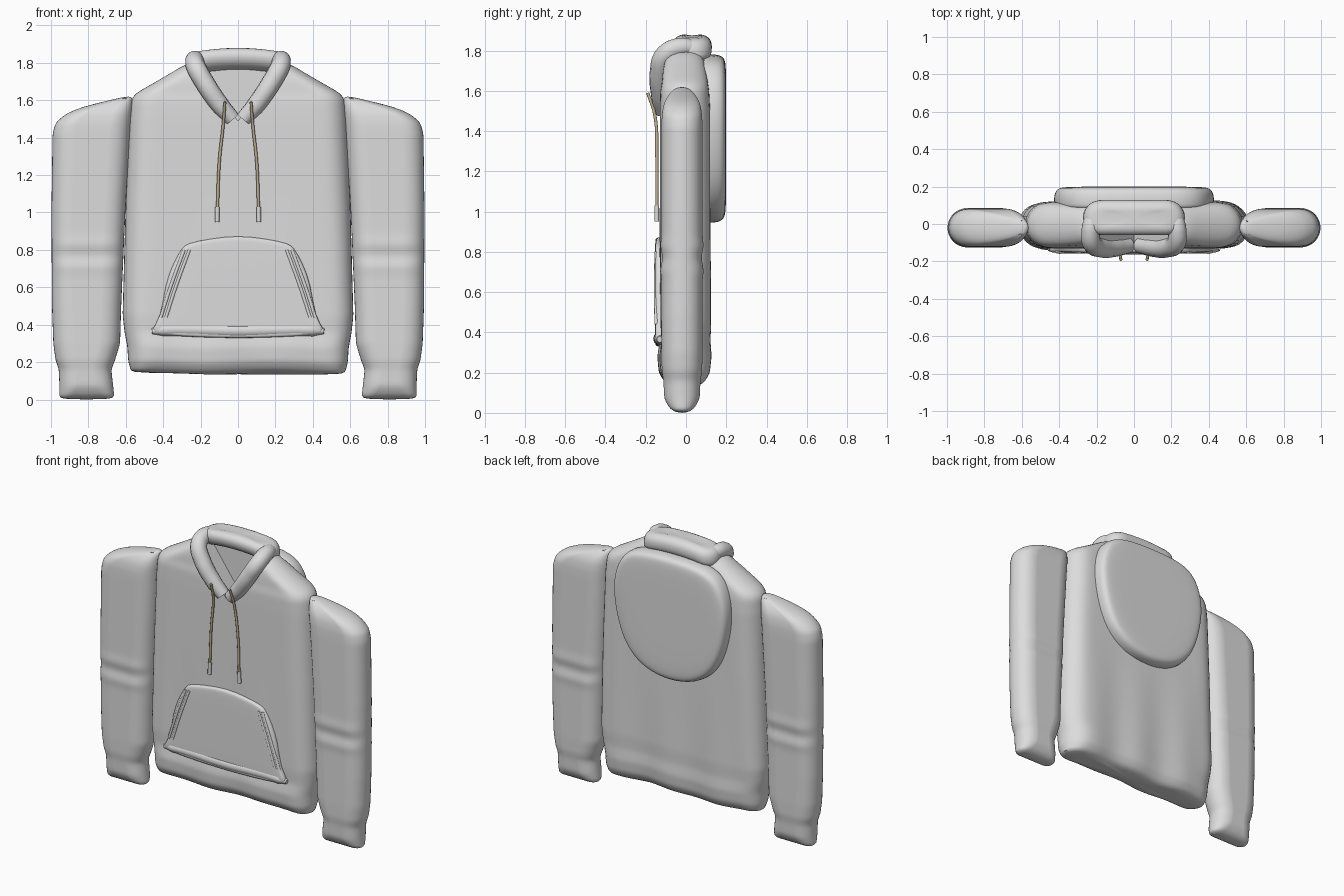
import bpy, bmesh
from math import sin, cos, pi, exp

if "Cube" in bpy.data.objects:
    bpy.data.objects.remove(bpy.data.objects["Cube"], do_unlink=True)


def material(name, rgb):
    m = bpy.data.materials.new(name)
    m.use_nodes = True
    m.diffuse_color = (*rgb, 1)
    m.node_tree.nodes["Principled BSDF"].inputs["Base Color"].default_value = (*rgb, 1)
    return m


FABRIC = material("light_grey_fabric", (0.72, 0.72, 0.72))
CORD = material("beige_cord", (0.5, 0.42, 0.27))


def activate(ob):
    bpy.ops.object.select_all(action="DESELECT")
    ob.select_set(True)
    bpy.context.view_layer.objects.active = ob


def rings_object(name, rings, subdiv=1, smooth=True):
    """Bridge equal-length point rings, close both ends and smooth."""
    bm = bmesh.new()
    loops = [[bm.verts.new(p) for p in ring] for ring in rings]
    n = len(loops[0])
    for a, b in zip(loops, loops[1:]):
        for i in range(n):
            j = (i + 1) % n
            bm.faces.new((a[i], a[j], b[j], b[i]))
    bm.faces.new(loops[0])
    bm.faces.new(loops[-1])
    bmesh.ops.recalc_face_normals(bm, faces=bm.faces)
    me = bpy.data.meshes.new(name)
    bm.to_mesh(me)
    bm.free()
    ob = bpy.data.objects.new(name, me)
    bpy.context.collection.objects.link(ob)
    me.materials.append(FABRIC)
    activate(ob)
    if subdiv:
        mod = ob.modifiers.new("soften", "SUBSURF")
        mod.levels = mod.render_levels = subdiv
        bpy.ops.object.modifier_apply(modifier=mod.name)
    if smooth:
        bpy.ops.object.shade_smooth_by_angle(angle=0.8)
    return ob


def section(z, x0, x1, y0, y1, arc=8, flat=14):
    """Flat cross-section with rounded left and right ends."""
    cx, cy, hw, hy = (x0 + x1) / 2, (y0 + y1) / 2, (x1 - x0) / 2, (y1 - y0) / 2
    r = min(hw * 0.9, hy)
    pts = []
    for side in (1, -1):
        for i in range(arc + 1):
            a = -pi / 2 + pi * i / arc
            pts.append((cx + side * (hw - r + r * cos(a)), cy + side * hy * sin(a), z))
        for i in range(1, flat):
            pts.append((cx + side * (hw - r) * (1 - 2 * i / flat), cy + side * hy, z))
    return pts


def loft(name, rows, warp=None, step=0.03):
    """Stack sections; each row is z, x0, x1, y0, y1."""
    fine = []
    for a, b in zip(rows, rows[1:]):
        n = max(1, round((b[0] - a[0]) / step))
        fine += [[p + (q - p) * i / n for p, q in zip(a, b)] for i in range(n)]
    fine.append(rows[-1])
    rings = [section(*r) for r in fine]
    if warp:
        rings = [[warp(*p) for p in ring] for ring in rings]
    return rings_object(name, rings)


def pillow(name, half, centre_z, levels, subdiv):
    """Mirrored front outline, stacked in depth; each level is scale, y."""
    outline = half + [(-x, z) for x, z in reversed(half) if x > 0]
    rings = [[(x * s, y, centre_z + (z - centre_z) * s) for x, z in outline] for s, y in levels]
    return rings_object(name, rings, subdiv)


def tube(name, points, radius, mat=FABRIC, radii=None, mirror=False):
    """Smooth round cord through the points."""
    for side in ((1, -1) if mirror else (1,)):
        cu = bpy.data.curves.new(name, "CURVE")
        cu.dimensions = "3D"
        cu.bevel_depth, cu.bevel_resolution, cu.use_fill_caps = radius, 4, True
        sp = cu.splines.new("BEZIER")
        sp.bezier_points.add(len(points) - 1)
        for i, (bp, (x, y, z)) in enumerate(zip(sp.bezier_points, points)):
            bp.co = (x * side, y, z)
            bp.handle_left_type = bp.handle_right_type = "AUTO"
            bp.radius = radii[i] if radii else 1
        label = name if not mirror else ("left_" if side > 0 else "right_") + name
        ob = bpy.data.objects.new(label, cu)
        bpy.context.collection.objects.link(ob)
        cu.materials.append(mat)
        activate(ob)
        bpy.ops.object.convert(target="MESH")
        bpy.ops.object.shade_smooth_by_angle(angle=0.8)


# Torso, with soft vertical folds towards the hem
def folds(x, y, z):
    fade = max(0, 1 - z / 1.1)
    return x, y + 0.012 * fade * sin(x * 17 + 0.6) * (1 if y > 0 else 0.6), z + 0.006 * fade * sin(x * 9)


torso_rows = [(z, -w, w, y0, y1) for z, w, y0, y1 in (
    (0.135, 0.56, -0.05, 0.04), (0.15, 0.575, -0.095, 0.08), (0.2, 0.59, -0.13, 0.11),
    (0.28, 0.595, -0.138, 0.12), (0.36, 0.61, -0.125, 0.115), (0.45, 0.62, -0.13, 0.12),
    (1.0, 0.605, -0.13, 0.12), (1.5, 0.585, -0.13, 0.12), (1.6, 0.575, -0.128, 0.115),
    (1.635, 0.555, -0.12, 0.11), (1.7, 0.44, -0.115, 0.1), (1.77, 0.32, -0.1, 0.085),
    (1.81, 0.26, -0.06, 0.05))]
torso = loft("torso", torso_rows, folds)

# Open V neck cut into the torso front
v_shape = [(0, 1.49), (0.23, 1.81), (0.23, 1.95), (-0.23, 1.95), (-0.23, 1.81)]
cutter = rings_object("neck_cutter", [[(x, y, z) for x, z in v_shape] for y in (-0.4, 0.01)], 0, False)
cutter.hide_render = True
activate(torso)
mod = torso.modifiers.new("neck", "BOOLEAN")
mod.operation, mod.solver, mod.object = "DIFFERENCE", "EXACT", cutter
bpy.ops.object.modifier_apply(modifier=mod.name)
bpy.data.objects.remove(cutter, do_unlink=True)
bpy.ops.object.shade_smooth_by_angle(angle=0.8)


# Sleeves, with two raised bands round the forearm
def bands(x, y, z):
    bump = exp(-((z - 0.83) / 0.03) ** 2) + exp(-((z - 0.71) / 0.03) ** 2) - exp(-((z - 0.77) / 0.03) ** 2)
    return x, -0.02 + (y + 0.02) * (1 + 0.06 * bump), z


sleeve_rows = [(z, x0, x1, -0.02 - h, -0.02 + h) for z, x0, x1, h in (
    (0.0, 0.67, 0.95, 0.025), (0.02, 0.66, 0.957, 0.06), (0.07, 0.665, 0.957, 0.088),
    (0.16, 0.675, 0.96, 0.092), (0.21, 0.655, 0.978, 0.1), (0.3, 0.628, 0.99, 0.102),
    (0.5, 0.622, 0.997, 0.102), (1.0, 0.6, 1.0, 0.102), (1.42, 0.575, 0.994, 0.102),
    (1.48, 0.57, 0.978, 0.1), (1.53, 0.565, 0.92, 0.092), (1.565, 0.563, 0.835, 0.078),
    (1.595, 0.562, 0.71, 0.055), (1.62, 0.565, 0.605, 0.025))]
loft("left_sleeve", sleeve_rows, bands)
loft("right_sleeve", [(z, -x1, -x0, y0, y1) for z, x0, x1, y0, y1 in sleeve_rows], bands)

# Hood lying on the back
hood_half = [(0, 1.785), (0.25, 1.775), (0.37, 1.71), (0.43, 1.56), (0.43, 1.4),
             (0.385, 1.2), (0.31, 1.06), (0.18, 0.965), (0, 0.935)]
pillow("hood", hood_half, 1.4, [(0.97, 0.06), (1, 0.1), (1, 0.14), (0.985, 0.17),
                                (0.95, 0.19), (0.87, 0.198), (0.6, 0.2)], 2)


# Collar: arched band behind the neck, and rolled edges down the V
def arch(x, y, z):
    return x, y, z - 0.35 * x * x


loft("neck_band", [(z, -w, w, y0, y1) for z, w, y0, y1 in (
    (1.765, 0.25, 0.0, 0.1), (1.785, 0.27, -0.04, 0.125), (1.82, 0.275, -0.06, 0.13),
    (1.855, 0.27, -0.06, 0.125), (1.875, 0.25, -0.04, 0.1), (1.883, 0.21, -0.01, 0.07))], arch)
tube("collar_edge", [(0.03, -0.115, 1.5), (0.1, -0.125, 1.58), (0.175, -0.128, 1.69),
                     (0.225, -0.1, 1.78), (0.232, -0.03, 1.815), (0.22, 0.05, 1.81)],
     0.05, radii=[0.85, 1, 1.05, 1.05, 1, 0.8], mirror=True)

# Front pocket with hem roll and welted openings
pocket_half = [(0, 0.878), (0.15, 0.86), (0.275, 0.835), (0.3, 0.81), (0.345, 0.73),
               (0.39, 0.62), (0.41, 0.44), (0.468, 0.37), (0.445, 0.345), (0.2, 0.332), (0, 0.328)]
pillow("front_pocket", pocket_half, 0.58, [(1, -0.1), (1, -0.125), (0.998, -0.142),
                                           (0.98, -0.15), (0.95, -0.153), (0.7, -0.154)], 1)
tube("pocket_hem", [(-0.46, -0.13, 0.365), (-0.4, -0.125, 0.372), (0, -0.125, 0.368),
                    (0.4, -0.125, 0.372), (0.46, -0.13, 0.365)], 0.038, radii=[0.4, 0.9, 1, 0.9, 0.4])
for name, shift in (("pocket_welt", 0), ("pocket_seam", 0.028)):
    tube(name, [(0.26 + shift, -0.148, 0.8), (0.33 + shift, -0.15, 0.61), (0.385 + shift, -0.148, 0.44)],
         0.009, mirror=True)

# Drawstrings and their tips
tube("drawstring", [(0.07, -0.19, 1.59), (0.078, -0.155, 1.48), (0.1, -0.145, 1.27),
                    (0.11, -0.145, 1.02)], 0.008, CORD, mirror=True)
tube("drawstring_tip", [(0.11, -0.145, 1.03), (0.112, -0.145, 0.95)], 0.012, mirror=True)
